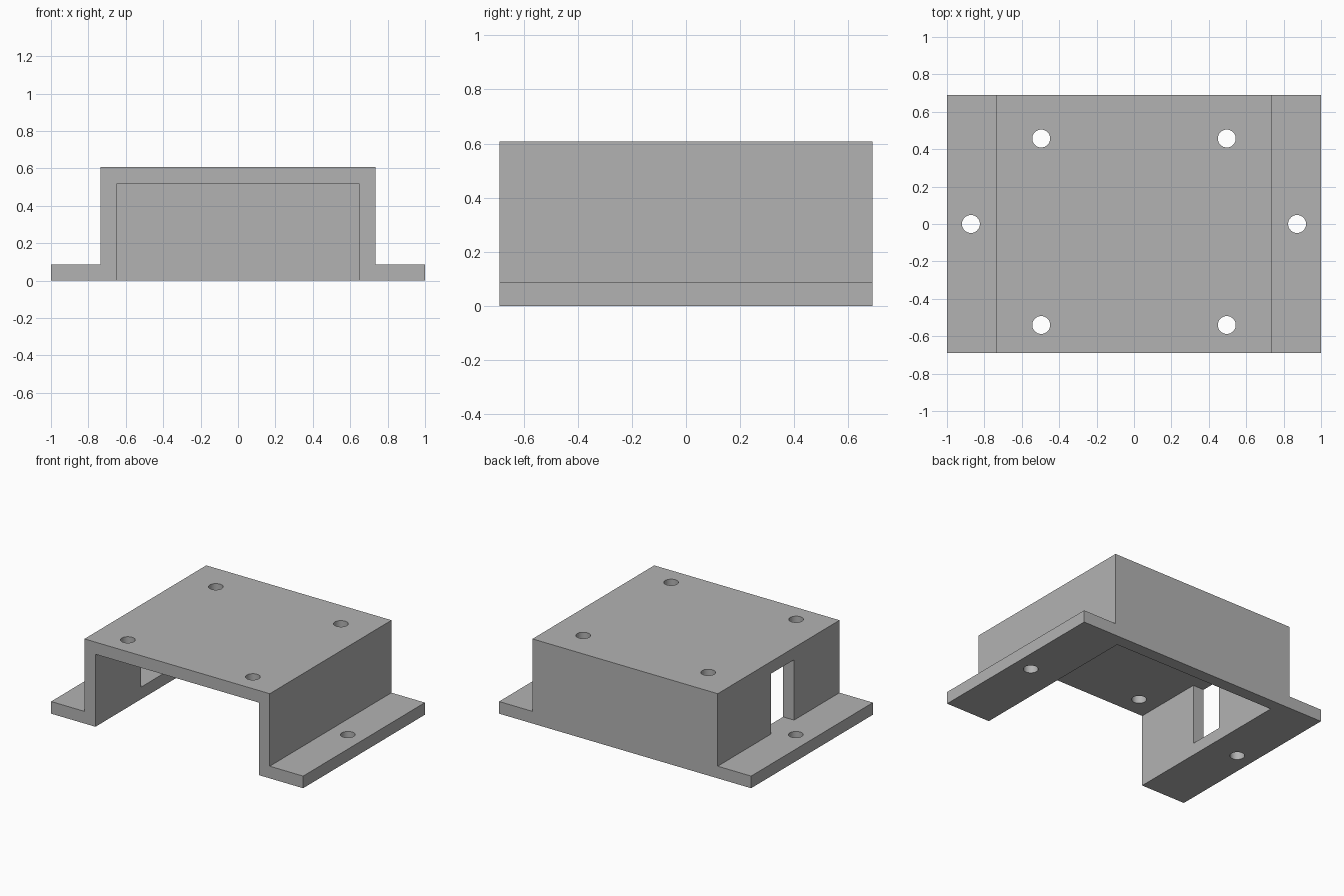
import bpy
import bmesh

cube = bpy.data.objects.get("Cube")
if cube:
    bpy.data.objects.remove(cube, do_unlink=True)

# Overall sizes
HALF_DEPTH = 0.69
HEIGHT = 0.607
WALL = 0.087
OUTER = 0.735
INNER = OUTER - WALL

grey = bpy.data.materials.new("plain grey")
grey.use_nodes = True
colour = (0.45, 0.45, 0.45, 1)
grey.diffuse_color = colour
grey.node_tree.nodes["Principled BSDF"].inputs["Base Color"].default_value = colour


def add_object(name, bm):
    bmesh.ops.recalc_face_normals(bm, faces=bm.faces[:])
    mesh = bpy.data.meshes.new(name)
    bm.to_mesh(mesh)
    bm.free()
    mesh.materials.append(grey)
    obj = bpy.data.objects.new(name, mesh)
    bpy.context.collection.objects.link(obj)
    return obj


def extrude_profile(name, points, y0, y1):
    """Closed x-z outline swept along y."""
    bm = bmesh.new()
    face = bm.faces.new([bm.verts.new((x, y0, z)) for x, z in points])
    swept = bmesh.ops.extrude_face_region(bm, geom=[face])["geom"]
    verts = [v for v in swept if isinstance(v, bmesh.types.BMVert)]
    bmesh.ops.translate(bm, verts=verts, vec=(0, y1 - y0, 0))
    return add_object(name, bm)


def rectangle(x0, x1, z0, z1):
    return [(x0, z0), (x1, z0), (x1, z1), (x0, z1)]


def cylinder(name, x, y, z):
    bpy.ops.mesh.primitive_cylinder_add(
        vertices=32, radius=0.048, depth=0.3, location=(x, y, z))
    obj = bpy.context.object
    obj.name = name
    return obj


def cut(target, cutter):
    mod = target.modifiers.new(cutter.name, "BOOLEAN")
    mod.operation = "DIFFERENCE"
    mod.solver = "EXACT"
    mod.object = cutter
    bpy.context.view_layer.objects.active = target
    bpy.ops.object.modifier_apply(modifier=mod.name)
    bpy.data.objects.remove(cutter, do_unlink=True)


# Hat-shaped body with side flanges
half = [(1, 0), (1, WALL), (OUTER, WALL), (OUTER, HEIGHT)]
outline = half + [(-x, z) for x, z in reversed(half)]
body = extrude_profile("mounting_bracket", outline, -HALF_DEPTH, HALF_DEPTH)

# Slot through the right wall, level with flange and ceiling
cut(body, extrude_profile("slot_cutter", rectangle(
    -OUTER - 0.1, -INNER + 0.05, WALL, HEIGHT - WALL), -0.175, 0.085))

# Cavity open at the front and bottom, closed by the back wall
cut(body, extrude_profile("cavity_cutter", rectangle(
    -INNER, INNER, -0.1, HEIGHT - WALL), -HALF_DEPTH - 0.1, HALF_DEPTH - WALL))

# Screw holes in the top plate and the flanges
for side in (-1, 1):
    for y in (-0.54, 0.457):
        cut(body, cylinder("top_hole_cutter", side * 0.496, y, HEIGHT))
    cut(body, cylinder("flange_hole_cutter", side * 0.872, 0, 0))

bpy.ops.object.select_all(action="DESELECT")
body.select_set(True)
bpy.context.view_layer.objects.active = body
bpy.ops.object.shade_smooth_by_angle(angle=0.52)
